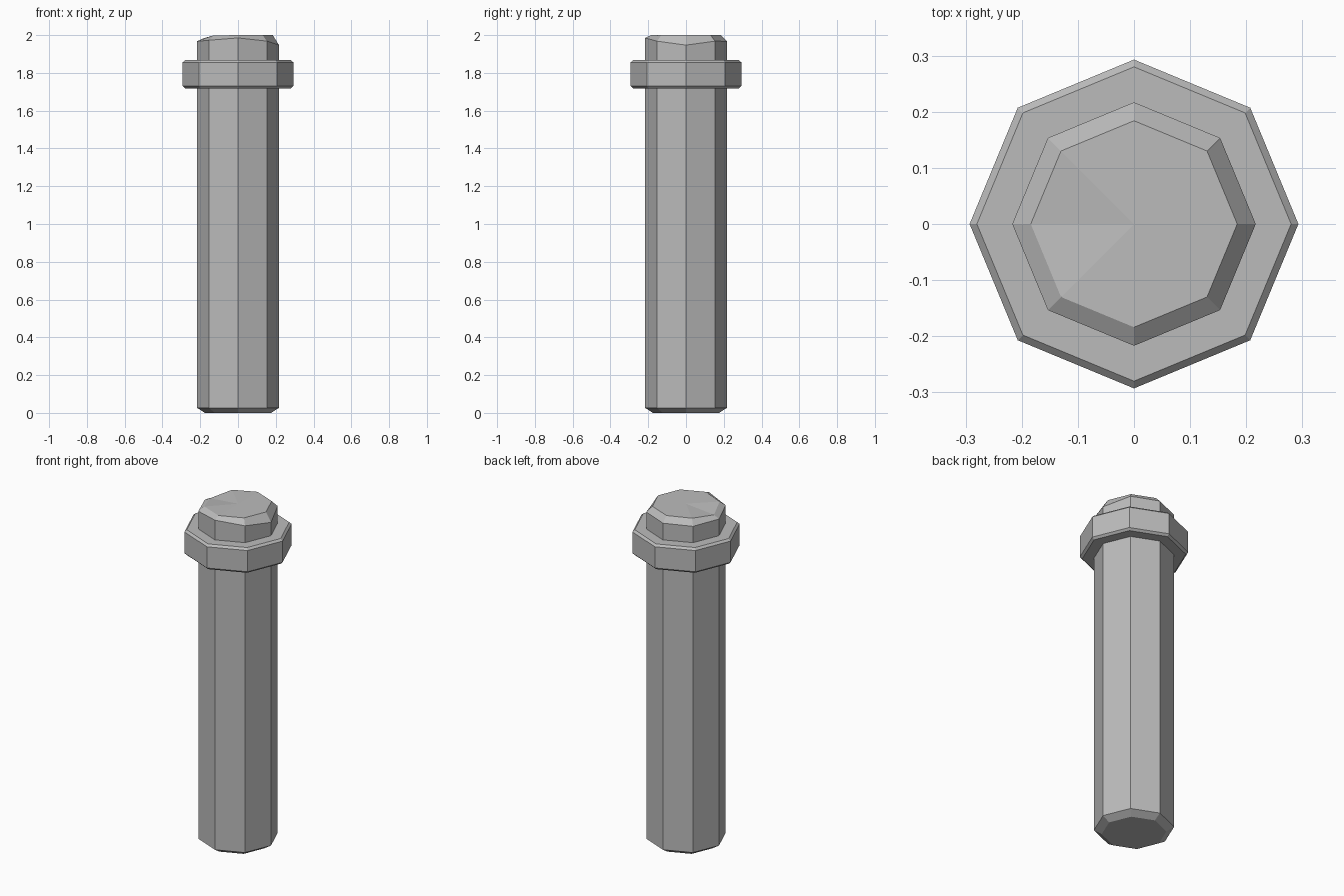
import bpy, bmesh, math

if "Cube" in bpy.data.objects:
    bpy.data.objects.remove(bpy.data.objects["Cube"], do_unlink=True)

SIDES = 8
grey = bpy.data.materials.new("stone_grey")
grey.use_nodes = True
grey.diffuse_color = (0.5, 0.5, 0.5, 1)
bsdf = grey.node_tree.nodes["Principled BSDF"]
bsdf.inputs["Base Color"].default_value = (0.5, 0.5, 0.5, 1)
bsdf.inputs["Roughness"].default_value = 0.9


def octagon_ring(bm, radius, heights):
    """Ring of vertices, the first at +x; heights is one z or one per corner."""
    if not isinstance(heights, (list, tuple)):
        heights = [heights] * SIDES
    return [bm.verts.new((radius * math.cos(math.tau * i / SIDES),
                          radius * math.sin(math.tau * i / SIDES), z))
            for i, z in enumerate(heights)]


def lathe_part(name, profile, apex=None, closed_loop=False):
    bm = bmesh.new()
    rings = [octagon_ring(bm, r, z) for r, z in profile]
    pairs = list(zip(rings, rings[1:]))
    if closed_loop:
        pairs.append((rings[-1], rings[0]))
    for low, high in pairs:
        for i in range(SIDES):
            j = (i + 1) % SIDES
            bm.faces.new((low[i], low[j], high[j], high[i]))
    if not closed_loop:
        bm.faces.new(rings[0][::-1])
        centre = bm.verts.new((0, 0, apex))
        for i in range(SIDES):
            bm.faces.new((rings[-1][i], rings[-1][(i + 1) % SIDES], centre))
    bmesh.ops.recalc_face_normals(bm, faces=bm.faces)
    mesh = bpy.data.meshes.new(name)
    bm.to_mesh(mesh)
    bm.free()
    mesh.materials.append(grey)
    obj = bpy.data.objects.new(name, mesh)
    bpy.context.collection.objects.link(obj)
    return obj


# Shaft with chamfered foot and a roughly chipped top edge
shoulder = [1.947, 1.968, 1.967, 1.965, 1.967, 1.973, 1.985, 1.968]
rim = [2.0, 2.0, 2.0, 1.998, 1.983, 1.998, 2.0, 2.0]
lathe_part("post_shaft",
           [(0.175, 0), (0.217, 0.027), (0.217, shoulder), (0.184, rim)],
           apex=2.0)

# Chamfered band around the upper shaft
lathe_part("collar_band",
           [(0.21, 1.718), (0.28, 1.718), (0.293, 1.73),
            (0.293, 1.856), (0.28, 1.868), (0.21, 1.868)],
           closed_loop=True)
